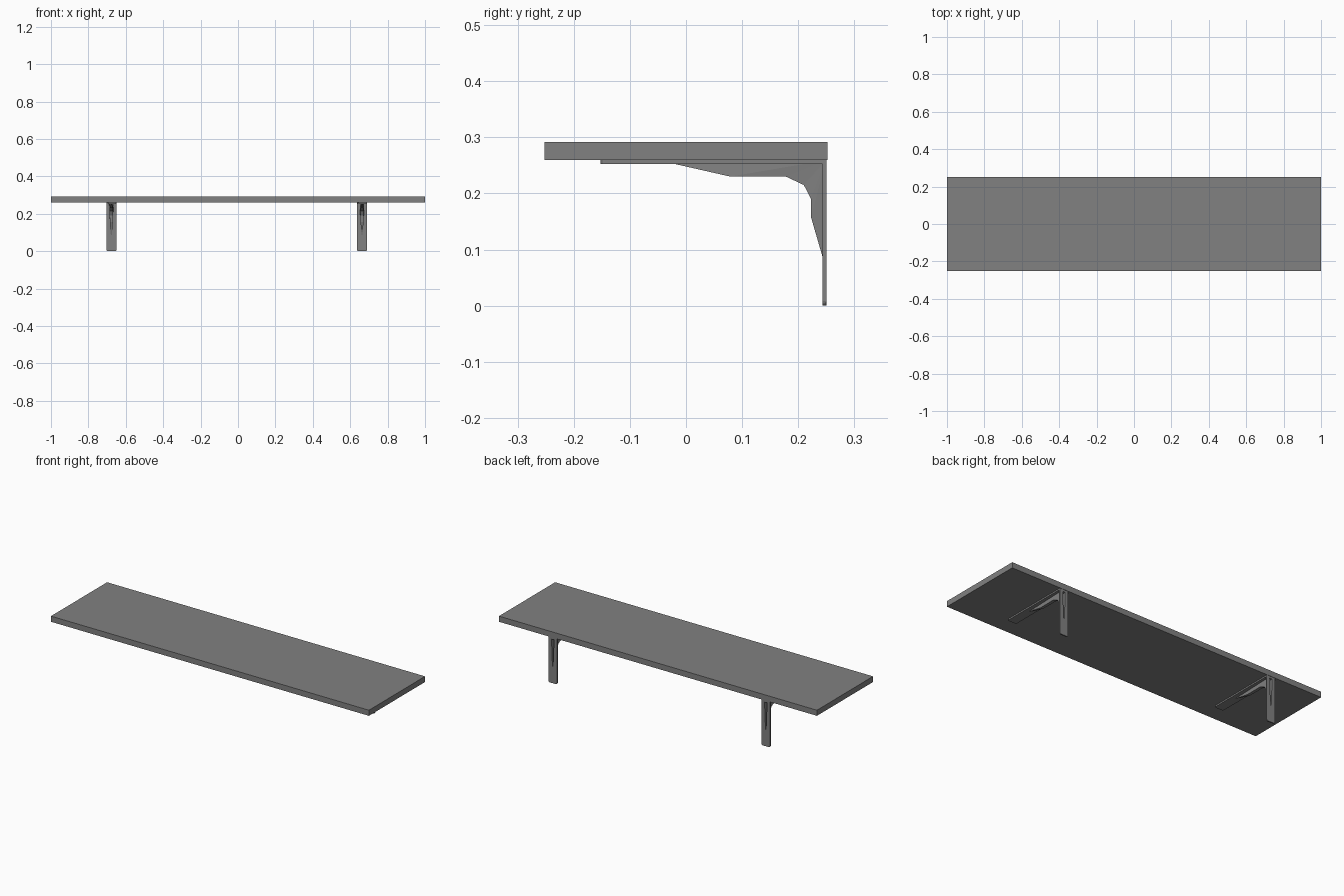
import bpy, bmesh

cube = bpy.data.objects.get("Cube")
if cube:
    bpy.data.objects.remove(cube, do_unlink=True)

gray = bpy.data.materials.new("mid gray")
gray.use_nodes = True
gray.diffuse_color = (0.22, 0.22, 0.22, 1)
gray.node_tree.nodes["Principled BSDF"].inputs["Base Color"].default_value = (0.22, 0.22, 0.22, 1)

BACK, SHELF_Z, TOP = 0.25, 0.26, 0.292


def finish(name, bm):
    bmesh.ops.recalc_face_normals(bm, faces=bm.faces)
    mesh = bpy.data.meshes.new(name)
    bm.to_mesh(mesh)
    bm.free()
    mesh.materials.append(gray)
    obj = bpy.data.objects.new(name, mesh)
    bpy.context.collection.objects.link(obj)
    return obj


def prism(profile, widths):
    """Side profile (y, z) spread to a half width per point, fanned from the first point."""
    bm = bmesh.new()
    sides = [[bm.verts.new((s * w, y, z)) for (y, z), w in zip(profile, widths)] for s in (-1, 1)]
    n = len(profile)
    for side in sides:
        for i in range(1, n - 1):
            bm.faces.new((side[0], side[i], side[i + 1]))
    for i in range(n):
        j = (i + 1) % n
        bm.faces.new((sides[0][i], sides[0][j], sides[1][j], sides[1][i]))
    return bm


def combine(target, tool, operation):
    mod = target.modifiers.new("cut", "BOOLEAN")
    mod.operation, mod.object, mod.solver = operation, tool, "EXACT"
    bpy.context.view_layer.objects.active = target
    bpy.ops.object.modifier_apply(modifier=mod.name)
    bpy.data.objects.remove(tool, do_unlink=True)


# Shelf board
bm = bmesh.new()
bmesh.ops.create_cube(bm, size=1)
for v in bm.verts:
    v.co = (v.co.x * 2, v.co.y * 0.504, SHELF_Z + (v.co.z + 0.5) * (TOP - SHELF_Z))
finish("shelf_board", bm)


def bracket(name, x):
    # Bent flat strip with rounded tips
    inner_y, inner_z, tip_y = 0.243, 0.252, -0.152
    bm = prism([(inner_y, inner_z), (inner_y, 0), (BACK, 0), (BACK, SHELF_Z),
                (tip_y, SHELF_Z), (tip_y, inner_z)], [0.027] * 6)
    tips = [e for e in bm.edges if abs(e.verts[0].co.x - e.verts[1].co.x) < 1e-5
            and (all(v.co.z < 1e-5 for v in e.verts)
                 or all(v.co.y < tip_y + 1e-5 for v in e.verts))]
    bmesh.ops.bevel(bm, geom=tips, offset=0.008, segments=3, affect="EDGES", profile=0.5)
    strip = finish(name, bm)

    # Pressed gusset rib, hollow from behind
    curve = [(-0.018, 0.252), (0.079, 0.23), (0.178, 0.23), (0.21, 0.215),
             (0.223, 0.19), (0.223, 0.157), (0.243, 0.088)]
    widths = [0.003, 0.008, 0.009, 0.009, 0.009, 0.008, 0.003]
    rib = prism([(0.249, 0.259)] + curve + [(0.249, 0.088)], [0.012] + widths + [0.003])
    combine(strip, finish("rib", rib), "UNION")
    hollow = prism([(0.256, 0.25), (0.18, 0.236), (0.213, 0.219), (0.227, 0.19),
                    (0.227, 0.157), (0.247, 0.095), (0.256, 0.095)],
                   [0.008, 0.005, 0.005, 0.005, 0.005, 0.002, 0.002])
    combine(strip, finish("hollow", hollow), "DIFFERENCE")
    strip.location.x = x


for name, x in (("right_bracket", -0.677), ("left_bracket", 0.663)):
    bracket(name, x)
